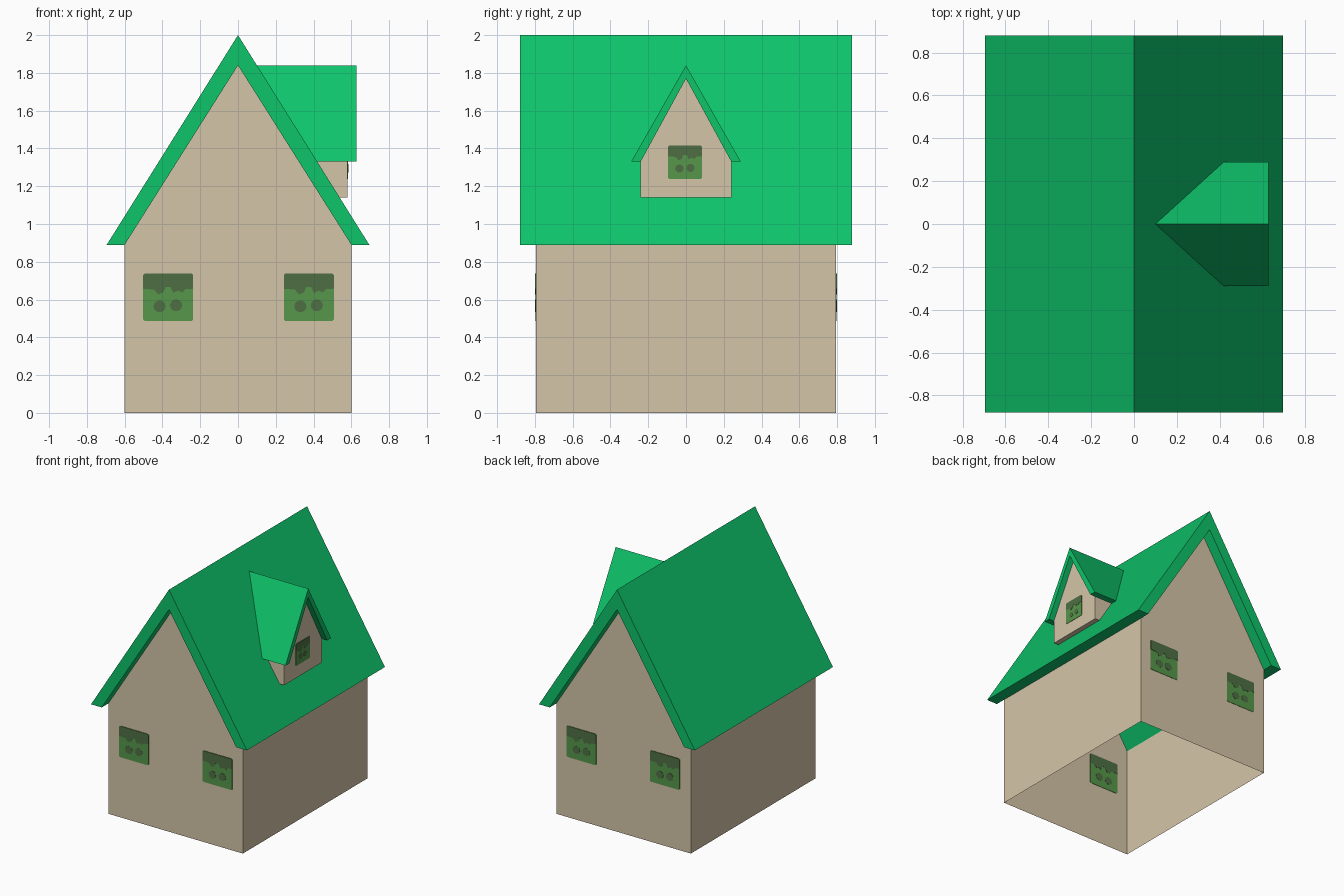
import bpy, bmesh, math
from mathutils import Matrix, Vector

if "Cube" in bpy.data.objects:
    bpy.data.objects.remove(bpy.data.objects["Cube"])


def material(name, r, g, b):
    lin = [((c / 255 + 0.055) / 1.055) ** 2.4 if c > 10 else c / 255 / 12.92 for c in (r, g, b)]
    m = bpy.data.materials.new(name)
    m.diffuse_color = (*lin, 1)
    m.use_nodes = True
    m.node_tree.nodes["Principled BSDF"].inputs["Base Color"].default_value = m.diffuse_color
    return m


TAN = material("tan_plaster", 213, 197, 168)
GREEN = material("green_roof", 14, 195, 106)
PANE = material("window_green", 87, 151, 75)
DARK = material("window_dark_green", 79, 111, 67)


def finish(name, bm, *mats):
    bmesh.ops.recalc_face_normals(bm, faces=bm.faces)
    me = bpy.data.meshes.new(name)
    bm.to_mesh(me)
    bm.free()
    for m in mats:
        me.materials.append(m)
    ob = bpy.data.objects.new(name, me)
    bpy.context.collection.objects.link(ob)
    return ob


def add_prism(bm, profile, near, far, skip=(), far_cap=True, mat=0):
    """Join two placed copies of a profile; skip lists side edges left open."""
    a = [bm.verts.new(near(*p)) for p in profile]
    b = [bm.verts.new(far(*p)) for p in profile]
    n = len(profile)
    faces = [bm.faces.new(a)]
    if far_cap:
        faces.append(bm.faces.new(b[::-1]))
    for i in range(n):
        if i not in skip:
            j = (i + 1) % n
            faces.append(bm.faces.new((a[i], b[i], b[j], a[j])))
    for f in faces:
        f.material_index = mat


def slope_x(z):
    # x of the right roof slope at height z, sunk slightly into the roof
    return (2 - z) * 0.695 / 1.11 - 0.02


def chevron(half_out, half_in, eave, top_out, top_in):
    return [(-half_out, eave), (0, top_out), (half_out, eave),
            (half_in, eave), (0, top_in), (-half_in, eave)]


def gable(half, base, eave, top):
    return [(-half, base), (half, base), (half, eave), (0, top), (-half, eave)]


# House walls: open below and under the roof
bm = bmesh.new()
add_prism(bm, gable(0.6, 0, 0.89, 1.84), lambda x, z: (x, -0.795, z),
          lambda x, z: (x, 0.795, z), skip=(0, 2, 3))
finish("house_walls", bm, TAN)

# Main roof
bm = bmesh.new()
add_prism(bm, chevron(0.695, 0.6, 0.89, 2.0, 1.84), lambda x, z: (x, -0.88, z),
          lambda x, z: (x, 0.88, z))
finish("main_roof", bm, GREEN)

# Dormer walls and roof, running back into the main slope
bm = bmesh.new()
add_prism(bm, gable(0.24, 1.14, 1.33, 1.77), lambda y, z: (0.58, y, z),
          lambda y, z: (slope_x(z), y, z), skip=(2, 3), far_cap=False)
finish("dormer_walls", bm, TAN)
bm = bmesh.new()
add_prism(bm, chevron(0.29, 0.24, 1.33, 1.84, 1.77), lambda y, z: (0.627, y, z),
          lambda y, z: (slope_x(z), y, z))
finish("dormer_roof", bm, GREEN)

# Window artwork in unit coordinates: pane, curtain and two round blobs
PANE_SHAPE = [(0.03, 0), (0.97, 0), (1, 0.03), (1, 0.97), (0.97, 1), (0.03, 1), (0, 0.97), (0, 0.03)]
CURTAIN = [(0.03, 1), (0.97, 1), (1, 0.97), (1, 0.68), (0.85, 0.67), (0.78, 0.6), (0.7, 0.64),
           (0.6, 0.59), (0.55, 0.72), (0.45, 0.72), (0.4, 0.6), (0.3, 0.56), (0.22, 0.66),
           (0, 0.68), (0, 0.97)]


def blob(cx, cz, r=0.125):
    return [(cx + r * math.cos(t * math.pi / 5), cz + r * math.sin(t * math.pi / 5)) for t in range(10)]


def window(name, centre, w, h, turn):
    """Thin plate straddling the wall so it shows from both sides."""
    bm = bmesh.new()
    shapes = [(PANE_SHAPE, 0.003, 0), (CURTAIN, 0.0045, 1),
              (blob(0.33, 0.31), 0.0045, 1), (blob(0.66, 0.33), 0.0045, 1)]
    for shape, d, mat in shapes:
        pts = [((u - 0.5) * w, (v - 0.5) * h) for u, v in shape]
        add_prism(bm, pts, lambda x, z: (x, -d, z), lambda x, z: (x, d, z), mat=mat)
    bm.transform(Matrix.Translation(Vector(centre)) @ Matrix.Rotation(math.radians(turn), 4, 'Z'))
    finish(name, bm, PANE, DARK)


for side, y, turn in (("front", -0.795, 0), ("back", 0.795, 180)):
    for label, x in (("left", -0.37), ("right", 0.375)):
        window(f"{side}_window_{label}", (x, y, 0.612), 0.264, 0.252, turn)
window("dormer_window", (0.58, -0.005, 1.327), 0.178, 0.176, 90)
